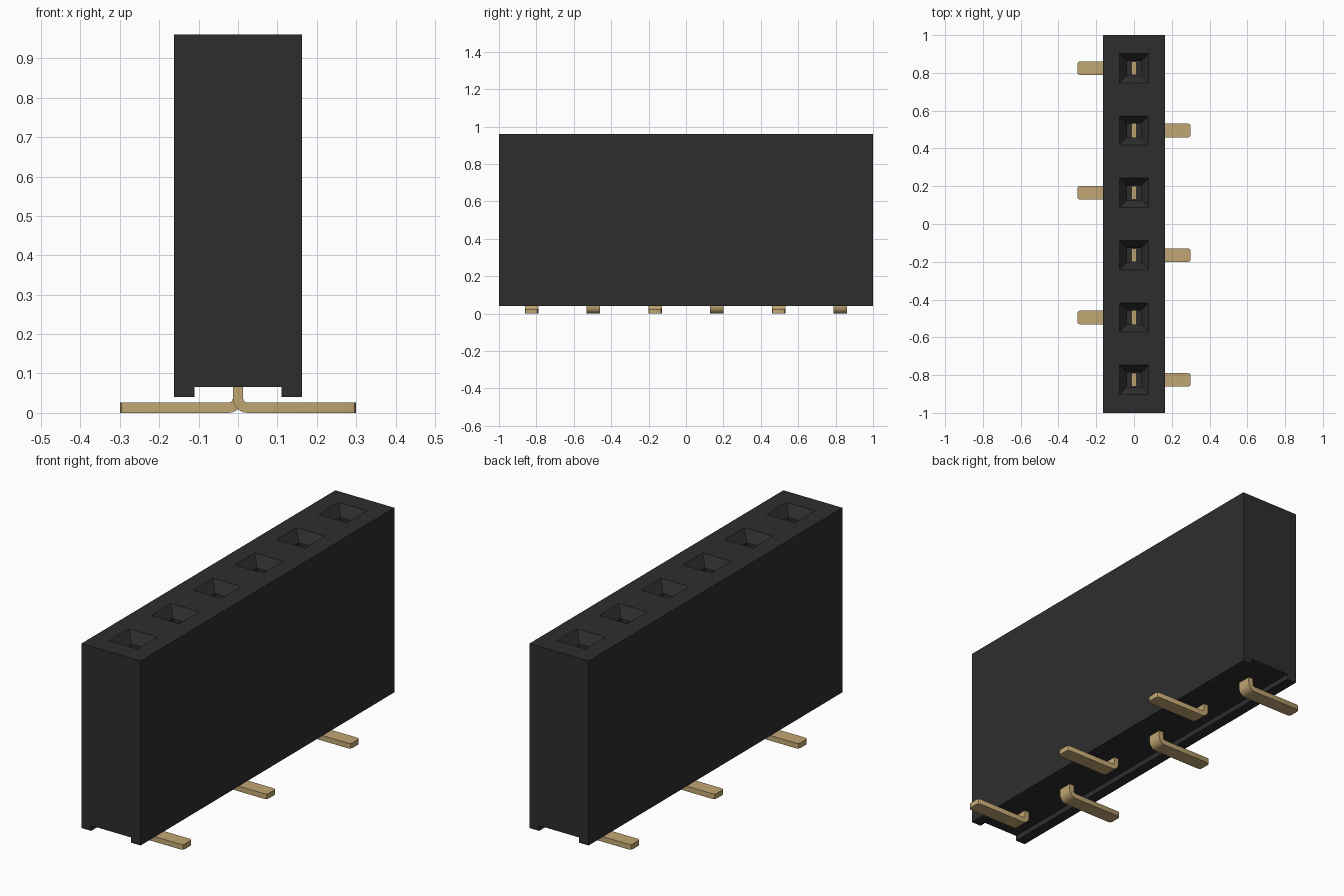
import bpy, bmesh, math

if "Cube" in bpy.data.objects:
    bpy.data.objects.remove(bpy.data.objects["Cube"], do_unlink=True)


def make_material(name, colour):
    mat = bpy.data.materials.new(name)
    mat.use_nodes = True
    mat.diffuse_color = colour
    bsdf = next(n for n in mat.node_tree.nodes if n.type == 'BSDF_PRINCIPLED')
    bsdf.inputs["Base Color"].default_value = colour
    return mat


def make_object(name, bm, mat):
    bmesh.ops.recalc_face_normals(bm, faces=bm.faces)
    mesh = bpy.data.meshes.new(name)
    bm.to_mesh(mesh)
    bm.free()
    mesh.materials.append(mat)
    obj = bpy.data.objects.new(name, mesh)
    bpy.context.collection.objects.link(obj)
    return obj


def extrude_profile(bm, points, y0, y1):
    """Extrude an outline in x and z along y."""
    face = bm.faces.new([bm.verts.new((x, y0, z)) for x, z in points])
    out = bmesh.ops.extrude_face_region(bm, geom=[face])
    verts = [g for g in out["geom"] if isinstance(g, bmesh.types.BMVert)]
    bmesh.ops.translate(bm, vec=(0, y1 - y0, 0), verts=verts)


black = make_material("black plastic", (0.027, 0.027, 0.027, 1))
gold = make_material("gold metal", (0.53, 0.38, 0.17, 1))

PITCH = 0.33
PIN_YS = [(i - 2.5) * PITCH for i in range(6)]
W, TOP, FOOT, CHANNEL, RAIL = 0.163, 0.96, 0.04, 0.066, 0.11

# Housing with a channel along its underside
bm = bmesh.new()
extrude_profile(bm, [(-W, FOOT), (-RAIL, FOOT), (-RAIL, CHANNEL), (RAIL, CHANNEL),
                     (RAIL, FOOT), (W, FOOT), (W, TOP), (-W, TOP)], -1, 1)
housing = make_object("housing", bm, black)

# Sockets: square shafts with flared mouths
bm = bmesh.new()
for y in PIN_YS:
    rings = []
    for half, z in ((0.038, 0.2), (0.038, 0.91), (0.078, TOP), (0.094, TOP + 0.02)):
        rings.append([bm.verts.new((sx * half, y + sy * half, z))
                      for sx, sy in ((-1, -1), (1, -1), (1, 1), (-1, 1))])
    for low, high in zip(rings, rings[1:]):
        for i in range(4):
            j = (i + 1) % 4
            bm.faces.new((low[i], low[j], high[j], high[i]))
    bm.faces.new(rings[0])
    bm.faces.new(rings[-1])
cutter = make_object("socket_cutter", bm, black)
cutter.hide_render = True

cut = housing.modifiers.new("sockets", 'BOOLEAN')
cut.operation = 'DIFFERENCE'
cut.solver = 'EXACT'
cut.object = cutter
bpy.context.view_layer.objects.active = housing
bpy.ops.object.modifier_apply(modifier=cut.name)
bpy.data.objects.remove(cutter, do_unlink=True)

# Bent contact pins, alternating sides
T, HALF_Y, REACH, R_IN = 0.026, 0.036, 0.30, 0.012
PIN_TOP = 0.75


def arc(radius, reverse=False):
    cx, cz = T / 2 + R_IN, T + R_IN
    pts = []
    for i in range(7):
        a = math.pi + i * math.pi / 12
        pts.append((cx + radius * math.cos(a), cz + radius * math.sin(a)))
    return pts[::-1] if reverse else pts


outline = ([(-T / 2, PIN_TOP)] + arc(T + R_IN) + [(REACH, 0), (REACH, T)]
           + arc(R_IN, True) + [(T / 2, PIN_TOP)])

for n, y in enumerate(PIN_YS):
    side = 1 if n % 2 == 0 else -1
    bm = bmesh.new()
    extrude_profile(bm, [(side * x, z) for x, z in outline], y - HALF_Y, y + HALF_Y)
    # Clip the corners of the foot tip
    tip = [e for e in bm.edges
           if all(abs(v.co.x) > REACH - 0.001 for v in e.verts)
           and abs(e.verts[0].co.z - e.verts[1].co.z) > 0.01]
    bmesh.ops.bevel(bm, geom=tip, offset=0.013, segments=2, profile=0.5,
                    affect='EDGES')
    pin = make_object(f"contact_pin_{n + 1}", bm, gold)
    bpy.ops.object.select_all(action='DESELECT')
    pin.select_set(True)
    bpy.context.view_layer.objects.active = pin
    bpy.ops.object.shade_smooth_by_angle(angle=math.radians(30))
